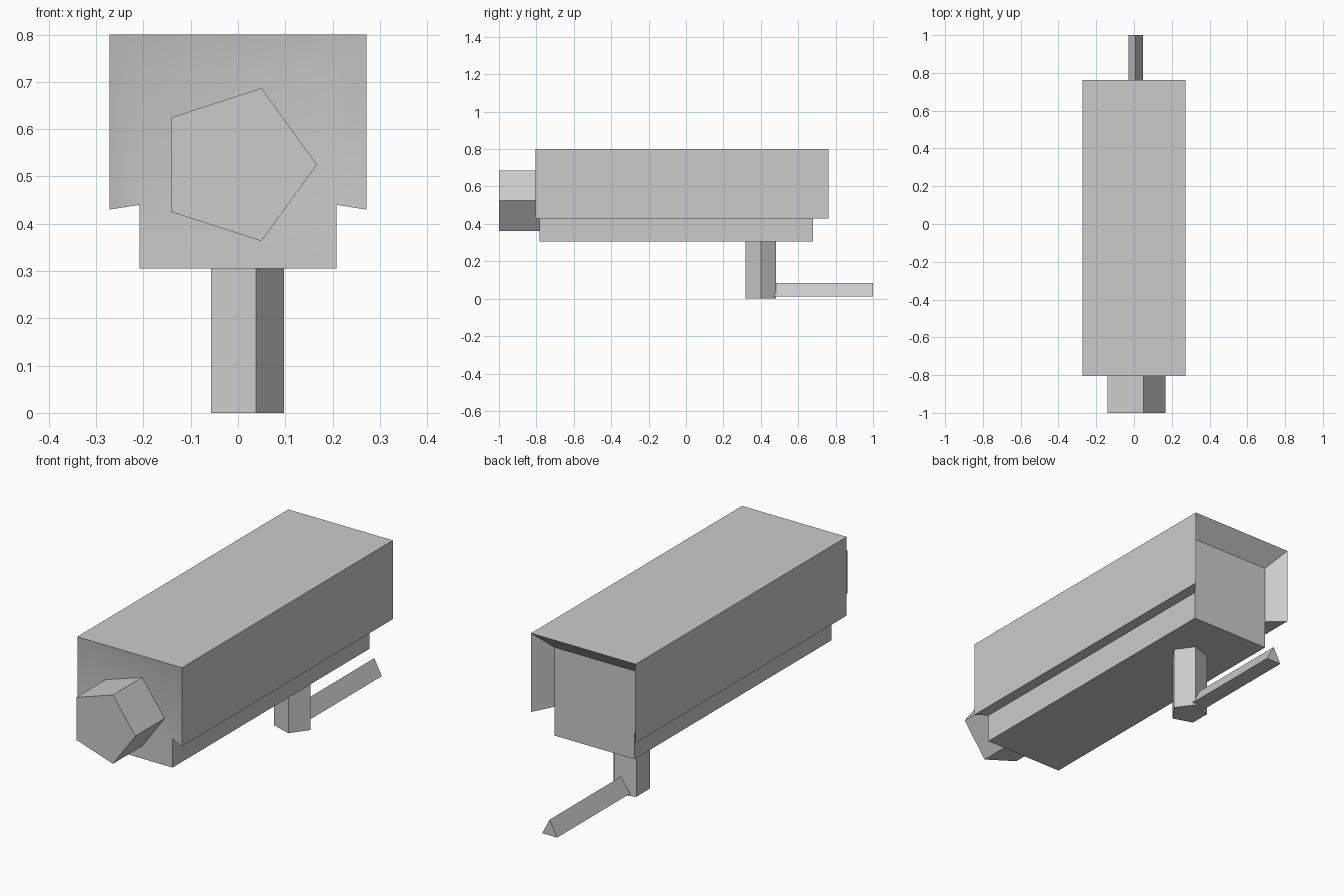
import bpy
import bmesh
from math import cos, sin, pi

cube = bpy.data.objects.get("Cube")
if cube:
    bpy.data.objects.remove(cube, do_unlink=True)

GREY = (0.6, 0.6, 0.6, 1.0)
grey = bpy.data.materials.new("light_grey")
grey.use_nodes = True
grey.diffuse_color = GREY
grey.node_tree.nodes["Principled BSDF"].inputs["Base Color"].default_value = GREY


def make_object(name, bm):
    bmesh.ops.recalc_face_normals(bm, faces=bm.faces[:])
    mesh = bpy.data.meshes.new(name)
    bm.to_mesh(mesh)
    bm.free()
    mesh.materials.append(grey)
    obj = bpy.data.objects.new(name, mesh)
    bpy.context.collection.objects.link(obj)
    return obj


def loft(name, start, end):
    """Solid between two matching closed outlines."""
    bm = bmesh.new()
    a = [bm.verts.new(p) for p in start]
    b = [bm.verts.new(p) for p in end]
    bm.faces.new(a)
    bm.faces.new(b)
    for i in range(len(a)):
        j = (i + 1) % len(a)
        bm.faces.new((a[i], a[j], b[j], b[i]))
    return make_object(name, bm)


def ring(cx, cy, radius, sides):
    return [(cx + radius * cos(2 * pi * i / sides),
             cy + radius * sin(2 * pi * i / sides)) for i in range(sides)]


# Camera body with flared hood: half outlines, mirrored into closed ends
HOOD_X, BODY_X = 0.272, 0.208
HOOD_TOP, HOOD_LOW = 0.8, 0.43
INNER_TOP, STEP_Z, BODY_LOW = 0.72, 0.44, 0.305


def end_points(bm, hood_y, body_y):
    spots = ((HOOD_X, hood_y, HOOD_TOP), (HOOD_X, hood_y, HOOD_LOW),
             (BODY_X, body_y, STEP_Z), (BODY_X, body_y, BODY_LOW),
             (BODY_X, body_y, INNER_TOP))
    return [[bm.verts.new((s * x, y, z)) for x, y, z in spots] for s in (1, -1)]


bm = bmesh.new()
front = end_points(bm, -0.805, -0.783)
back = end_points(bm, 0.762, 0.68)
for right, left in (front, back):
    # recessed end panel, sloped hood lip on the top and both sides
    bm.faces.new((right[4], right[2], right[3], left[3], left[2], left[4]))
    bm.faces.new((right[0], right[4], left[4], left[0]))
    for half in (right, left):
        bm.faces.new((half[0], half[1], half[2], half[4]))
for f, b in zip(front, back):
    # hood side, hood underside, body side
    for i in range(3):
        bm.faces.new((f[i], f[i + 1], b[i + 1], b[i]))
for i in (0, 3):
    bm.faces.new((front[0][i], front[1][i], back[1][i], back[0][i]))
housing = make_object("camera_housing", bm)
bpy.ops.object.select_all(action='DESELECT')
housing.select_set(True)
bpy.context.view_layer.objects.active = housing
bpy.ops.object.shade_smooth_by_angle(angle=pi / 6)

# Five-sided lens barrel
lens = ring(-0.003, 0.525, 0.17, 5)
loft("lens_barrel", [(x, -1.0, z) for x, z in lens],
     [(x, -0.74, z) for x, z in lens])

# Five-sided mounting post
post = ring(0.012, 0.4, 0.085, 5)
loft("mounting_post", [(x, y, 0.0) for x, y in post],
     [(x, y, 0.32) for x, y in post])

# Three-sided rod reaching backwards
rod = ((-0.03, 0.011), (0.048, 0.011), (0.009, 0.085))
loft("wall_rod", [(x, 0.44, z) for x, z in rod],
     [(x, 1.0, z) for x, z in rod])
